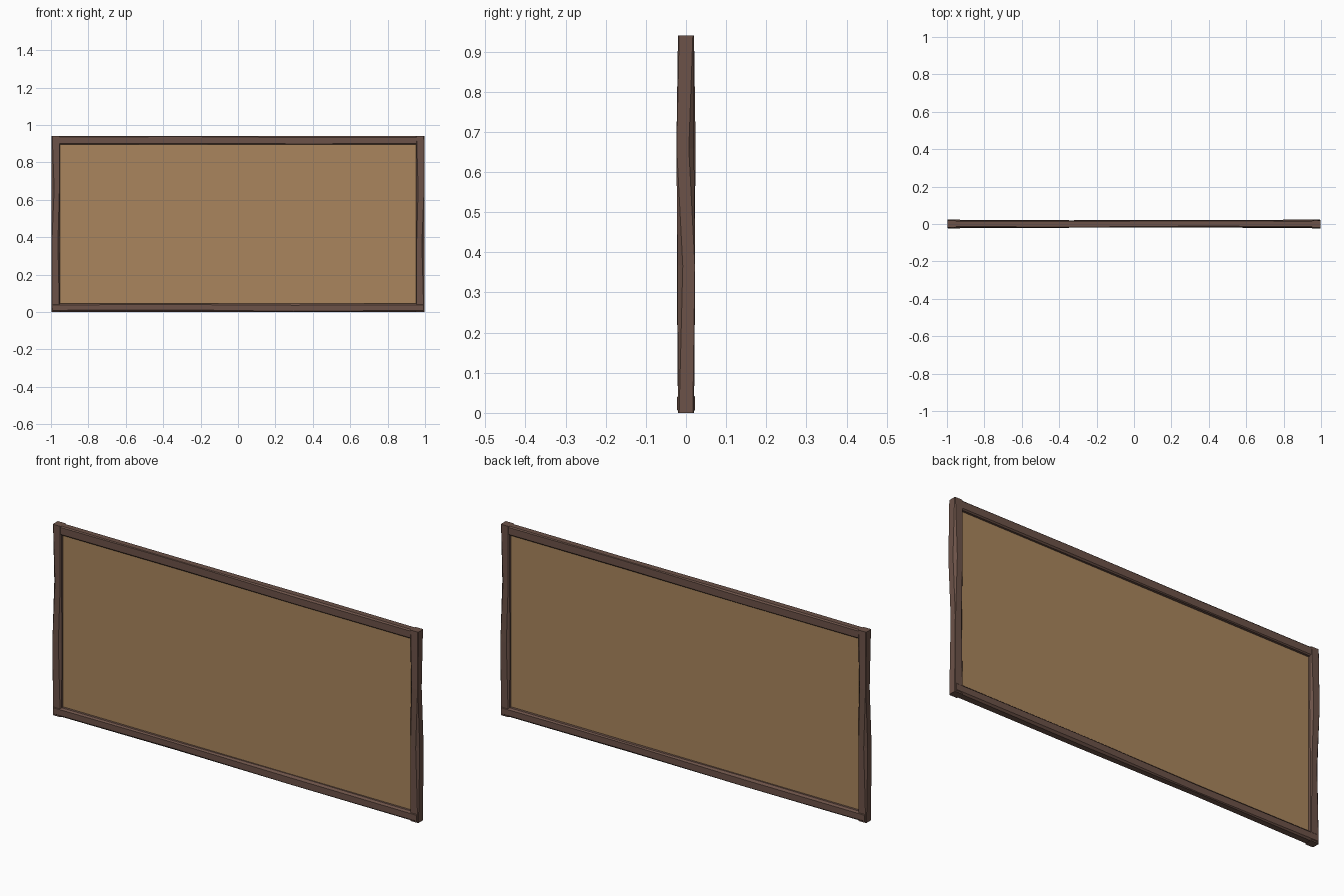
import bpy, bmesh
from math import pi
from mathutils import Matrix, Vector

if "Cube" in bpy.data.objects:
    bpy.data.objects.remove(bpy.data.objects["Cube"])


def material(name, color):
    m = bpy.data.materials.new(name)
    m.diffuse_color = color
    m.use_nodes = True
    m.node_tree.nodes["Principled BSDF"].inputs["Base Color"].default_value = m.diffuse_color
    return m


wood = material("dark_wood", (0.15, 0.085, 0.065, 1))
board = material("tan_board", (0.40, 0.235, 0.11, 1))


def add_object(name, bm, mat):
    bmesh.ops.recalc_face_normals(bm, faces=bm.faces)
    me = bpy.data.meshes.new(name)
    bm.to_mesh(me)
    bm.free()
    me.materials.append(mat)
    ob = bpy.data.objects.new(name, me)
    bpy.context.collection.objects.link(ob)
    return ob


def beam(name, length, stations, matrix, w=0.0225):
    """Rough-hewn beam along local z; each station is
    (fraction, half depth, y shift, four corner chamfers), outer side is +x."""
    bm = bmesh.new()
    rings = []
    for t, d, sy, cuts in stations:
        ring = []
        for (sx, s), c in zip(((1, 1), (-1, 1), (-1, -1), (1, -1)), cuts):
            a = (sx * (w - c), s * d + sy)
            b = (sx * w, s * (d - c) + sy)
            pair = (b, a) if sx * s > 0 else (a, b)
            ring += [bm.verts.new(matrix @ Vector((x, y, t * length))) for x, y in pair]
        rings.append(ring)
    for lo, hi in zip(rings, rings[1:]):
        for i in range(8):
            j = (i + 1) % 8
            bm.faces.new((lo[i], lo[j], hi[j], hi[i]))
    bm.faces.new(rings[0])
    bm.faces.new(rings[-1])
    return add_object(name, bm, wood)


H = 0.94
post = [(0, 0.020, 0, (0.003, 0.004, 0.004, 0.003)),
        (0.39, 0.022, 0.001, (0.001, 0.012, 0.004, 0.013)),
        (0.70, 0.022, -0.002, (0.013, 0.004, 0.012, 0.001)),
        (1, 0.020, 0, (0.003, 0.004, 0.004, 0.003))]
rail = [(0, 0.023, 0, (0.008, 0.008, 0.008, 0.008)),
        (0.33, 0.020, 0, (0.003, 0.010, 0.006, 0.011)),
        (0.65, 0.020, 0.002, (0.010, 0.005, 0.010, 0.003)),
        (1, 0.023, 0, (0.008, 0.008, 0.008, 0.008))]
top = [(t, 0.019, s * 0.5, tuple(c * 0.7 for c in cuts)) for t, d, s, cuts in rail]

# Side posts, the left one turned half round
beam("right_post", H, post, Matrix.Translation((0.9735, 0, 0)))
beam("left_post", H, post, Matrix.Translation((-0.9735, 0, 0)) @ Matrix.Rotation(pi, 4, 'Z'))

# Top and bottom rails between the outer faces of the posts
L = 1.98
beam("top_rail", L, top, Matrix.Translation((L / 2, 0, H - 0.0225)) @ Matrix.Rotation(-pi / 2, 4, 'Y'))
beam("bottom_rail", L, rail, Matrix.Translation((-L / 2, 0, 0.0235)) @ Matrix.Rotation(pi / 2, 4, 'Y'))

# Thin board held in the middle of the frame
bm = bmesh.new()
bmesh.ops.create_cube(bm, size=1, matrix=Matrix.Translation((0, 0, H / 2))
                      @ Matrix.Diagonal((1.92, 0.006, 0.87, 1)))
add_object("panel", bm, board)
